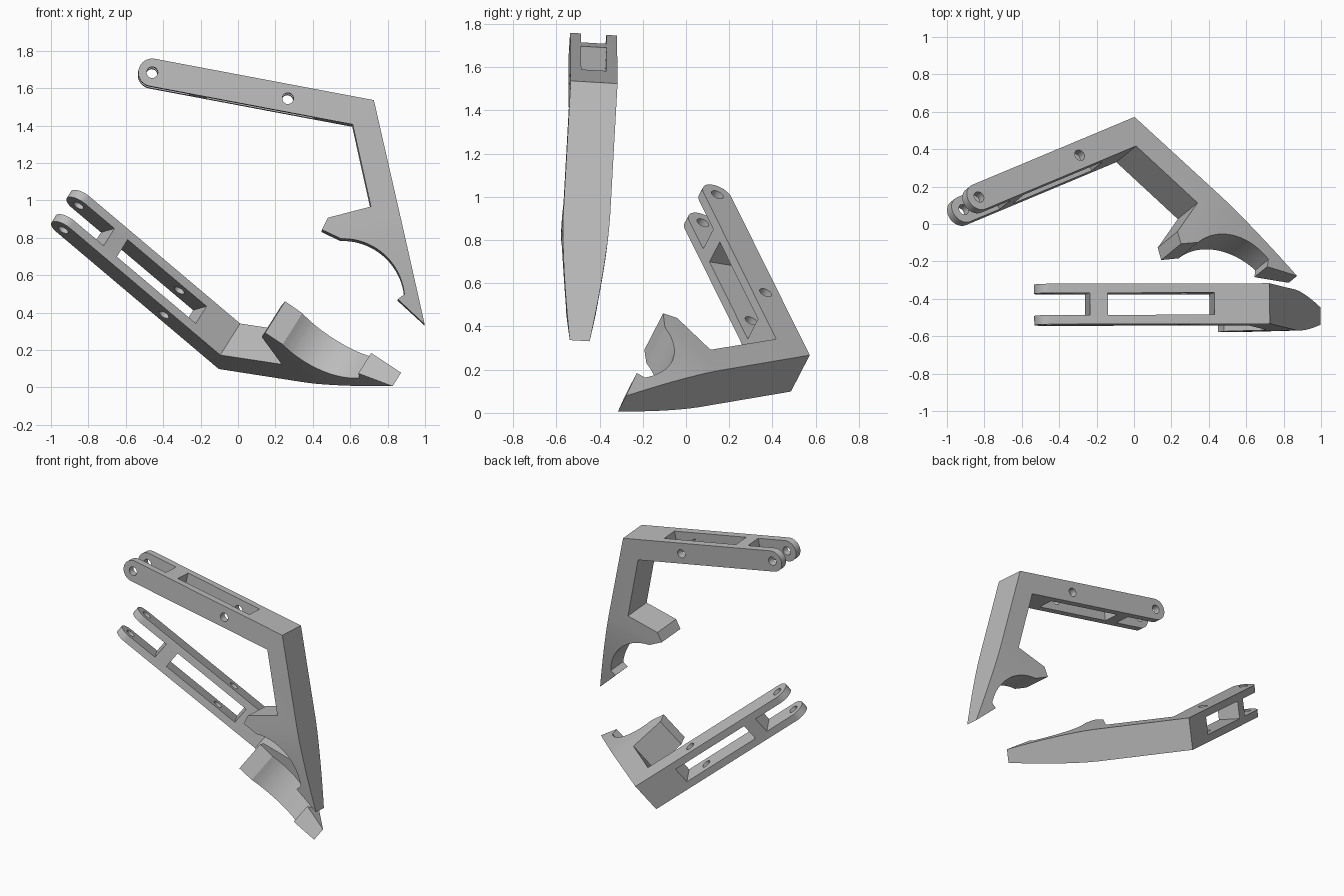
import bpy, bmesh
from math import sin, cos, pi, radians
from mathutils import Vector, Matrix

cube = bpy.data.objects.get("Cube")
if cube:
    bpy.data.objects.remove(cube, do_unlink=True)

grey = bpy.data.materials.new("plain_grey")
grey.use_nodes = True
grey.diffuse_color = (0.5, 0.5, 0.5, 1)
grey.node_tree.nodes["Principled BSDF"].inputs["Base Color"].default_value = (0.5, 0.5, 0.5, 1)

# Key points of the flat arm: pivot hole, outer elbow, pointed tip
PIVOT = Vector((-0.46, 0, 1.678))
ELBOW = Vector((0.725, 0, 1.53))
TIP = Vector((0.997, 0, 0.332))
HALF, TIP_HALF, END_R = 0.1085, 0.046, 0.0745
SLOPE = radians(10.6)                      # tilt of the forked bar
BAR = Vector((-cos(SLOPE), 0, sin(SLOPE)))
UP = Vector((sin(SLOPE), 0, cos(SLOPE)))


def arc(cx, cz, r, start, end, steps):
    angles = [radians(start + (end - start) * i / steps) for i in range(steps + 1)]
    return [(cx + r * cos(a), cz + r * sin(a)) for a in angles]


def make_object(name, bm):
    mesh = bpy.data.meshes.new(name)
    bmesh.ops.recalc_face_normals(bm, faces=bm.faces)
    bm.to_mesh(mesh)
    bm.free()
    mesh.materials.append(grey)
    obj = bpy.data.objects.new(name, mesh)
    bpy.context.collection.objects.link(obj)
    return obj


def arm_body(name):
    # Outline: rounded bar end, inner elbow, clasp, curved jaw, hook, tip
    top = 90 - 10.6
    outline = [(ELBOW.x, ELBOW.z)]
    outline += arc(PIVOT.x, PIVOT.z, END_R, top, top + 180, 20)
    outline += [(0.612, 1.40), (0.709, 0.96), (0.479, 0.90), (0.447, 0.836)]
    outline += arc(0.56, 0.458, 0.33, 92, 6, 20)
    outline += [(0.853, 0.466), (TIP.x, TIP.z)]
    bm = bmesh.new()
    face = bm.faces.new([bm.verts.new((x, -HALF, z)) for x, z in outline])
    new = bmesh.ops.extrude_face_region(bm, geom=[face])["geom"]
    bmesh.ops.translate(bm, vec=(0, 2 * HALF, 0),
                        verts=[g for g in new if isinstance(g, bmesh.types.BMVert)])
    # Curved taper of the thickness towards the tip
    limb = TIP - ELBOW
    length, along = limb.length, limb.normalized()
    start, cuts = 0.64, 9
    for i in range(cuts):
        s = start + (length - start) * i / cuts
        bmesh.ops.bisect_plane(bm, geom=bm.verts[:] + bm.edges[:] + bm.faces[:],
                               plane_co=ELBOW + along * s, plane_no=along)
    for v in bm.verts:
        t = ((v.co - ELBOW).dot(along) - start) / (length - start)
        if t > 0:
            v.co.y *= 1 - (1 - TIP_HALF / HALF) * min(t, 1) ** 1.5
    return make_object(name, bm)


def slot_cutter(near, far):
    # Box across the bar, between two distances from the elbow
    bm = bmesh.new()
    centre = ELBOW + BAR * (near + far) / 2 - UP * END_R
    place = Matrix.Translation(centre) @ Matrix.Rotation(SLOPE, 4, 'Y')
    bmesh.ops.create_cube(bm, size=1, matrix=place @ Matrix.Diagonal((far - near, 0.118, 0.4, 1)))
    return make_object("slot_cutter", bm)


def hole_cutter(x, z):
    bm = bmesh.new()
    place = Matrix.Translation((x, 0, z)) @ Matrix.Rotation(pi / 2, 4, 'X')
    bmesh.ops.create_cone(bm, cap_ends=True, segments=24, radius1=0.03, radius2=0.03,
                          depth=0.5, matrix=place)
    return make_object("hole_cutter", bm)


def frame(pivot, elbow, tip):
    a = (pivot - elbow).normalized()
    n = a.cross(tip - elbow).normalized()
    m = Matrix((a, n, a.cross(n))).transposed().to_4x4()
    m.translation = elbow
    return m


def build_arm(name, pivot, elbow, tip):
    arm = arm_body(name)
    cutters = [slot_cutter(0.30, 0.88), slot_cutter(0.977, 1.5),
               hole_cutter(0.265, 1.539), hole_cutter(PIVOT.x, PIVOT.z)]
    bpy.ops.object.select_all(action='DESELECT')
    bpy.context.view_layer.objects.active = arm
    arm.select_set(True)
    for cutter in cutters:
        cutter.hide_render = True
        mod = arm.modifiers.new("cut", 'BOOLEAN')
        mod.operation, mod.solver, mod.object = 'DIFFERENCE', 'EXACT', cutter
        bpy.ops.object.modifier_apply(modifier=mod.name)
        bpy.data.objects.remove(cutter, do_unlink=True)
    # Carry the finished arm to its own place
    move = frame(Vector(pivot), Vector(elbow), Vector(tip)) @ frame(PIVOT, ELBOW, TIP).inverted()
    arm.data.transform(move)
    bpy.ops.object.shade_smooth_by_angle(angle=radians(25))


build_arm("upright_arm", (-0.46, -0.432, 1.678), (0.725, -0.425, 1.53), (0.997, -0.492, 0.332))
build_arm("lying_arm", (-0.883, 0.101, 0.927), (-0.05, 0.529, 0.183), (0.841, -0.28, 0.04))
